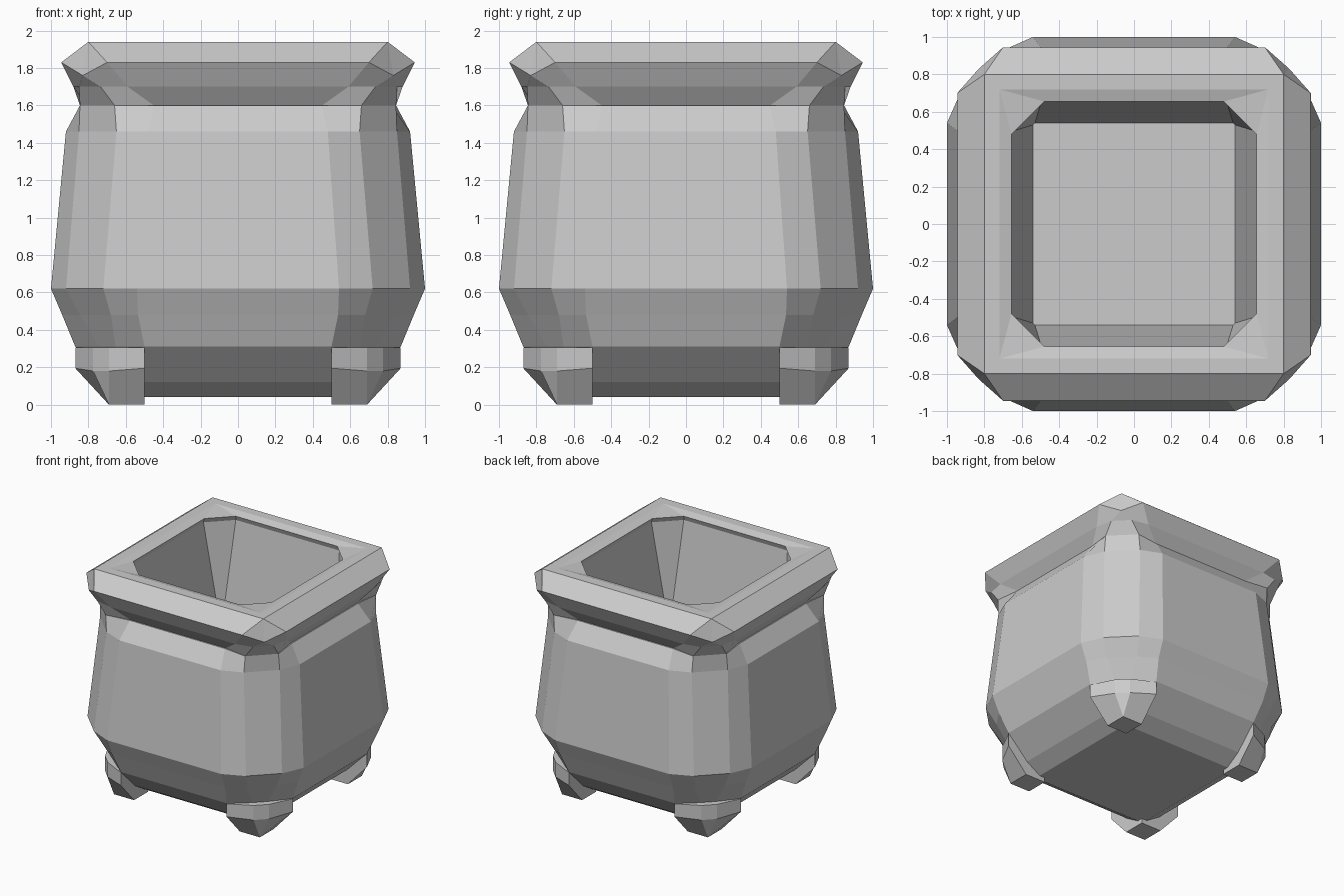
import bpy
import bmesh

cube = bpy.data.objects.get("Cube")
if cube:
    bpy.data.objects.remove(cube, do_unlink=True)

stone = bpy.data.materials.new("grey_stone")
stone.use_nodes = True
GREY = (0.6, 0.6, 0.6, 1)
stone.diffuse_color = GREY
stone.node_tree.nodes["Principled BSDF"].inputs["Base Color"].default_value = GREY


def turn(points, times):
    """Rotate points by quarter turns about the vertical axis."""
    for _ in range(times):
        points = [(-y, x, z) for x, y, z in points]
    return points


def ring(z, half, flat, out, inn, corner_z=None):
    """Chamfered square: wall ends at (half, flat), corner face at (out, inn)."""
    cz = z if corner_z is None else corner_z
    corner = [(half, flat, z), (out, inn, cz), (inn, out, cz), (flat, half, z)]
    return [p for k in range(4) for p in turn(corner, k)]


def loft(name, rings, cap_start=False, cap_end=False):
    """Skin a stack of equal rings with flat faces."""
    bm = bmesh.new()
    rows = [[bm.verts.new(p) for p in r] for r in rings]
    n = len(rows[0])
    for low, high in zip(rows, rows[1:]):
        for i in range(n):
            j = (i + 1) % n
            bm.faces.new((low[i], low[j], high[j], high[i]))
    if cap_start:
        bm.faces.new(rows[0][::-1])
    if cap_end:
        bm.faces.new(rows[-1])
    bmesh.ops.remove_doubles(bm, verts=bm.verts, dist=0.0005)
    mesh = bpy.data.meshes.new(name)
    bm.to_mesh(mesh)
    bm.free()
    mesh.materials.append(stone)
    obj = bpy.data.objects.new(name, mesh)
    bpy.context.collection.objects.link(obj)


# Bulging body, from the underside up to the shoulder ledge
loft("pot_body", [
    ring(0.04, 0.55, 0.50, 0.54, 0.52),
    ring(0.12, 0.68, 0.50, 0.61, 0.56),
    ring(0.31, 0.87, 0.50, 0.74, 0.655),
    ring(0.48, 0.94, 0.535, 0.845, 0.68),
    ring(0.62, 1.00, 0.54, 0.92, 0.72),
    ring(1.46, 0.92, 0.48, 0.85, 0.65),
    ring(1.60, 0.82, 0.45, 0.845, 0.66),
    ring(1.60, 0.72, 0.40, 0.70, 0.56),
], cap_start=True)

# Flared neck and rim, turning over into the hollow and its floor
loft("rim_and_hollow", [
    ring(1.60, 0.81, 0.45, 0.845, 0.66),
    ring(1.70, 0.88, 0.59, 0.85, 0.735),
    ring(1.83, 0.945, 0.70, 0.83, 0.83, 1.76),
    ring(1.94, 0.80, 0.80, 0.80, 0.80),
    ring(1.94, 0.72, 0.72, 0.72, 0.72),
    ring(1.92, 0.655, 0.48, 0.567, 0.567),
    ring(1.88, 0.67, 0.49, 0.58, 0.58),
    ring(1.03, 0.54, 0.53, 0.535, 0.535),
], cap_end=True)

# Four pointed feet, one under each corner
OUTLINE = [(0.5, 0.5), (0.87, 0.5), (0.775, 0.69), (0.69, 0.775), (0.5, 0.87)]
NAMES = ["back_left_foot", "back_right_foot", "front_right_foot", "front_left_foot"]
foot_rings = [
    [(min(x, 0.69), min(y, 0.69), 0) for x, y in OUTLINE],
    [(x, y, 0.18 if x > 0.6 and y > 0.6 else 0.195) for x, y in OUTLINE],
    [(x, y, 0.305) for x, y in OUTLINE],
]
for k, name in enumerate(NAMES):
    loft(name, [turn(r, k) for r in foot_rings], cap_start=True, cap_end=True)
